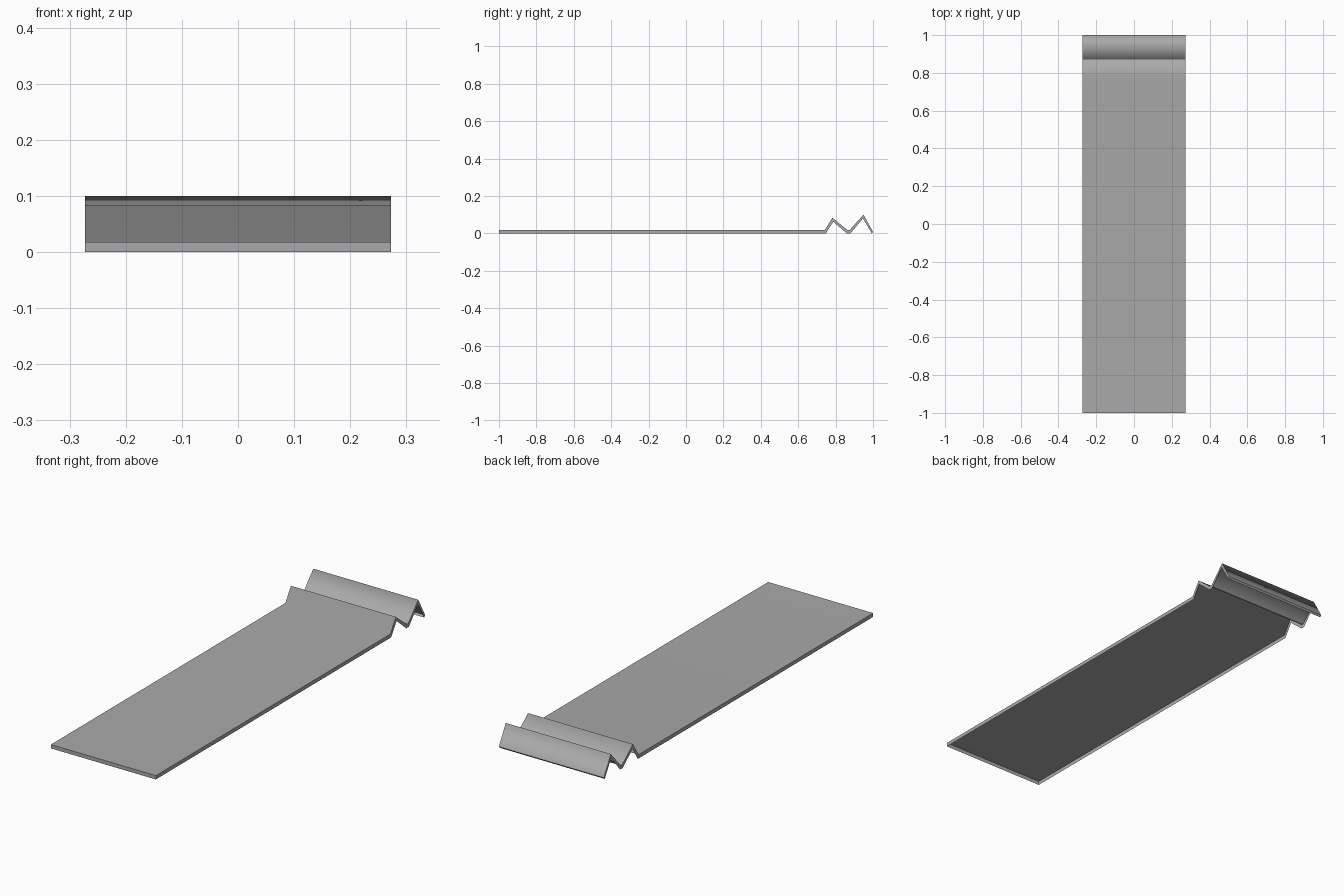
import bpy
import bmesh

cube = bpy.data.objects.get("Cube")
if cube:
    bpy.data.objects.remove(cube, do_unlink=True)

HALF_WIDTH = 0.273

# Side profile as (y, z): flat bed followed by two folded ridges
upper = [(-1, .018), (.742, .018), (.783, .083), (.863, .018),
         (.875, .018), (.949, .1), (1, .008)]
lower = [(-1, 0), (.748, 0), (.787, .062), (.86, 0),
         (.88, 0), (.946, .08), (.993, 0)]

grey = bpy.data.materials.new("mid grey")
grey.use_nodes = True
colour = (.4, .4, .4, 1)
grey.diffuse_color = colour
grey.node_tree.nodes["Principled BSDF"].inputs["Base Color"].default_value = colour

bm = bmesh.new()


def row(profile, x):
    return [bm.verts.new((x, y, z)) for y, z in profile]


top_l, top_r = row(upper, -HALF_WIDTH), row(upper, HALF_WIDTH)
low_l, low_r = row(lower, -HALF_WIDTH), row(lower, HALF_WIDTH)

# Folded top sheet with a narrow skirt down each side, open underneath
sheet = set()
for i in range(len(upper) - 1):
    j = i + 1
    sheet.add(bm.faces.new((top_l[i], top_r[i], top_r[j], top_l[j])))
    bm.faces.new((low_r[i], low_r[j], top_r[j], top_r[i]))
    bm.faces.new((top_l[i], top_l[j], low_l[j], low_l[i]))

# Front and back lips
bm.faces.new((low_l[0], low_r[0], top_r[0], top_l[0]))
bm.faces.new((top_l[-1], top_r[-1], low_r[-1], low_l[-1]))

# Smooth across the folds, sharp along every rim
for face in bm.faces:
    face.smooth = True
for edge in bm.edges:
    edge.smooth = all(face in sheet for face in edge.link_faces)

mesh = bpy.data.meshes.new("folded_sheet")
bm.to_mesh(mesh)
bm.free()
mesh.materials.append(grey)
sheet_object = bpy.data.objects.new("folded_sheet", mesh)
bpy.context.collection.objects.link(sheet_object)

# Let the large flat bed dominate the shading at the folds
weighted = sheet_object.modifiers.new("weighted_normals", 'WEIGHTED_NORMAL')
weighted.keep_sharp = True
